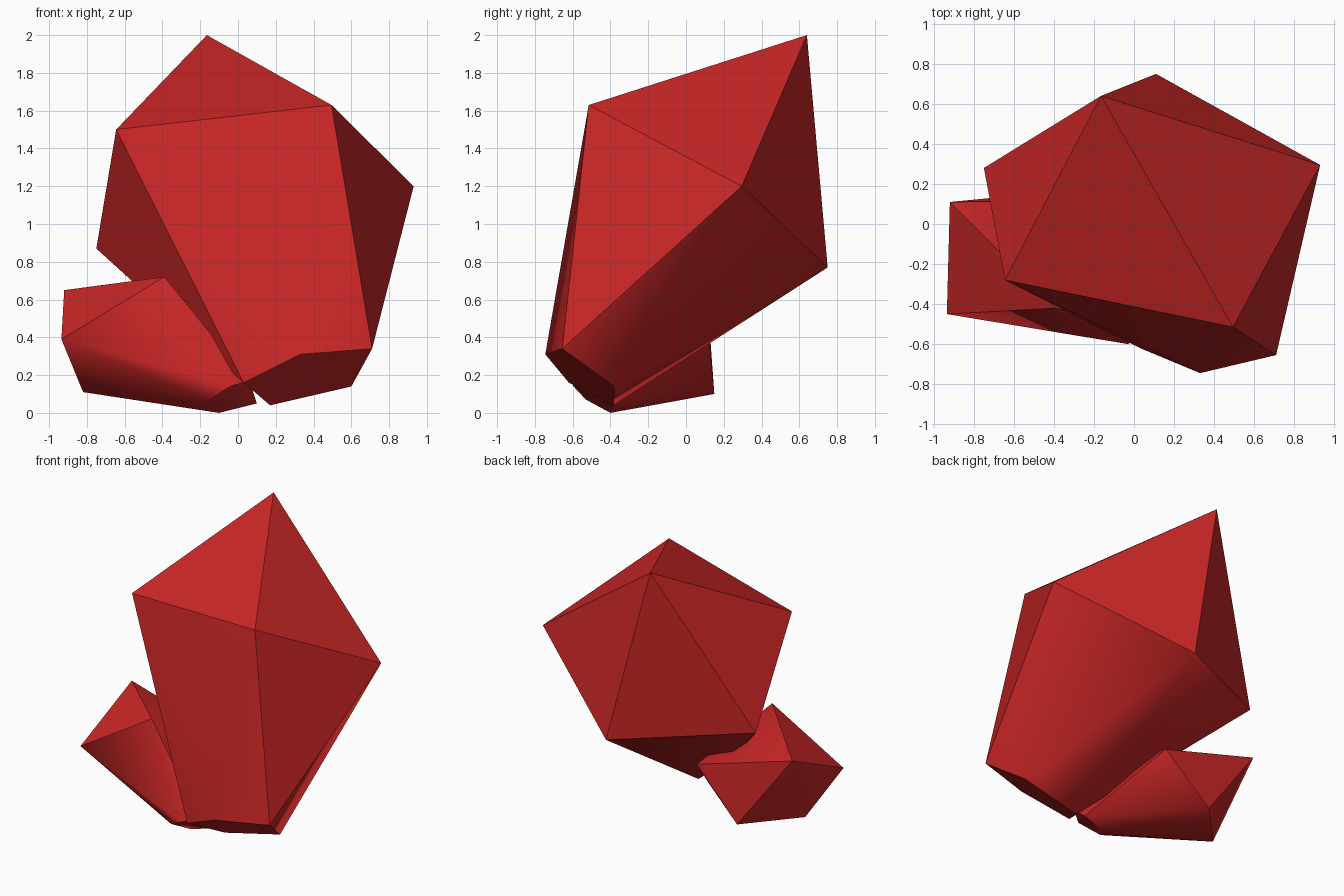
import bpy, bmesh, math
from mathutils import Vector

if "Cube" in bpy.data.objects:
    bpy.data.objects.remove(bpy.data.objects["Cube"])

red = bpy.data.materials.new("crystal red")
red.diffuse_color = (0.60, 0.02, 0.02, 1)
red.use_nodes = True
red.node_tree.nodes["Principled BSDF"].inputs["Base Color"].default_value = red.diffuse_color


def crystal(name, tip, shoulder, base):
    """Faceted gem: a tip, a wide five-point shoulder ring and a small twisted base ring."""
    bm = bmesh.new()
    for p in [tip] + shoulder + base:
        bm.verts.new(Vector(p))
    bmesh.ops.convex_hull(bm, input=bm.verts[:])
    # keep the flat base as one face
    bmesh.ops.dissolve_limit(bm, angle_limit=math.radians(2),
                             verts=bm.verts[:], edges=bm.edges[:])
    bmesh.ops.recalc_face_normals(bm, faces=bm.faces[:])
    mesh = bpy.data.meshes.new(name)
    bm.to_mesh(mesh)
    bm.free()
    mesh.materials.append(red)
    ob = bpy.data.objects.new(name, mesh)
    bpy.context.collection.objects.link(ob)
    bpy.ops.object.select_all(action='DESELECT')
    ob.select_set(True)
    bpy.context.view_layer.objects.active = ob
    bpy.ops.object.shade_smooth_by_angle(angle=math.radians(40))
    return ob


# Tall crystal leaning back
crystal("large_crystal", (-0.165, 0.64, 2.0),
        [(-0.645, -0.28, 1.5), (0.495, -0.515, 1.63), (0.93, 0.295, 1.2),
         (0.11, 0.75, 0.77), (-0.75, 0.28, 0.87)],
        [(0.33, -0.745, 0.31), (0.71, -0.655, 0.34), (0.60, -0.38, 0.14),
         (0.17, -0.385, 0.04), (0.03, -0.62, 0.16)])

# Short crystal leaning to the left
crystal("small_crystal", (-0.92, 0.11, 0.65),
        [(-0.935, -0.45, 0.39), (-0.82, -0.18, 0.11), (-0.51, 0.15, 0.10),
         (-0.17, 0.12, 0.43), (-0.39, -0.42, 0.72)],
        [(-0.03, -0.60, 0.145), (-0.16, -0.53, 0.07), (-0.10, -0.40, 0.0),
         (0.10, -0.38, 0.05), (0.06, -0.53, 0.17)])
